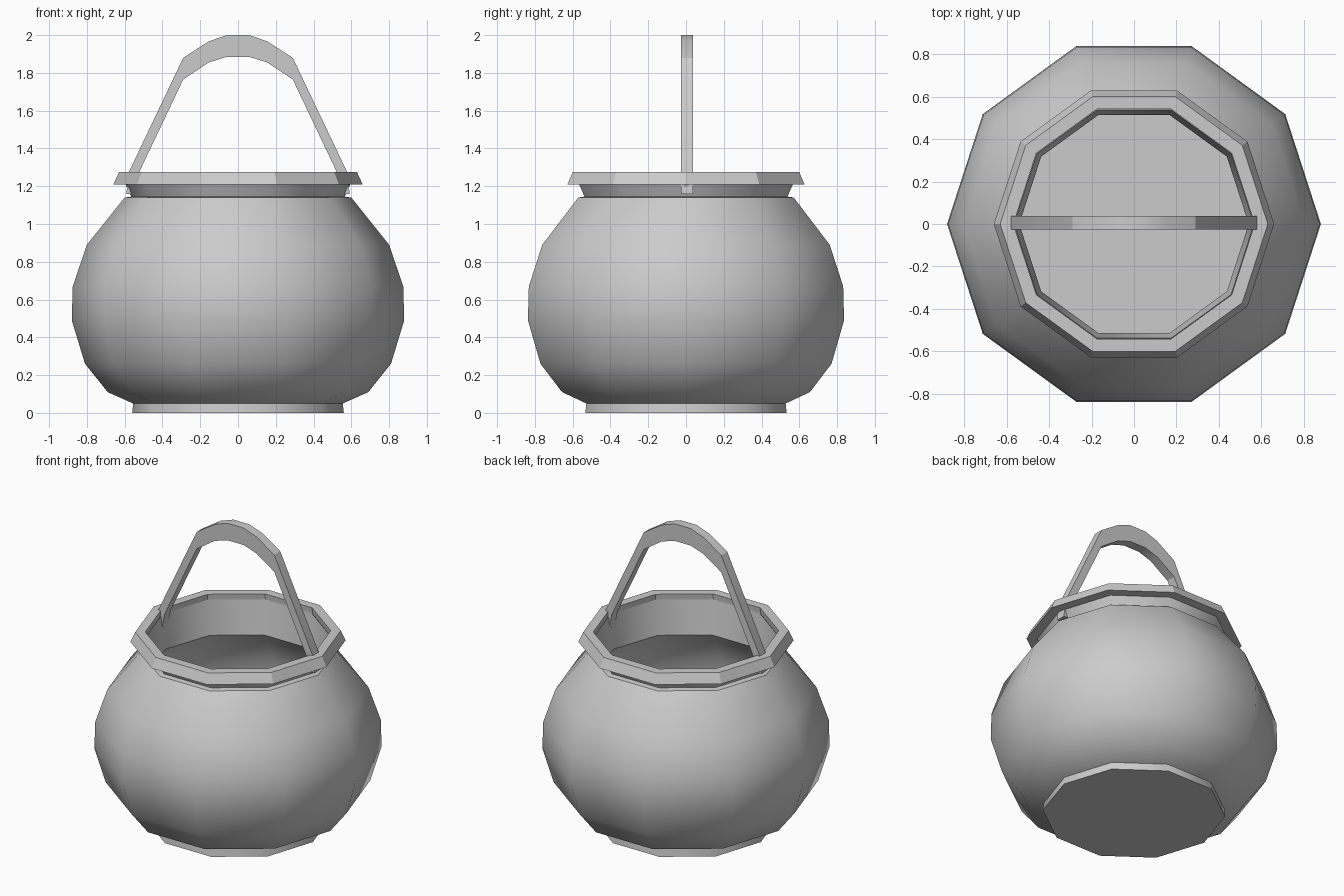
import bpy, bmesh, math

cube = bpy.data.objects.get("Cube")
if cube:
    bpy.data.objects.remove(cube)

SIDES = 10

grey = bpy.data.materials.new("iron_grey")
grey.use_nodes = True
grey.diffuse_color = (0.6, 0.6, 0.6, 1)
grey.node_tree.nodes["Principled BSDF"].inputs["Base Color"].default_value = (0.6, 0.6, 0.6, 1)


def finish(name, bm, angle=None):
    """Turn a bmesh into a named object, optionally smooth by angle."""
    bmesh.ops.recalc_face_normals(bm, faces=bm.faces)
    mesh = bpy.data.meshes.new(name)
    bm.to_mesh(mesh)
    bm.free()
    mesh.materials.append(grey)
    obj = bpy.data.objects.new(name, mesh)
    bpy.context.collection.objects.link(obj)
    if angle:
        bpy.ops.object.select_all(action='DESELECT')
        obj.select_set(True)
        bpy.context.view_layer.objects.active = obj
        bpy.ops.object.shade_smooth_by_angle(angle=math.radians(angle))
    return obj


def lathe(name, profile, closed=False, angle=None):
    """Spin (radius, height) points; open profiles get flat end caps."""
    bm = bmesh.new()
    rings = []
    for r, z in profile:
        rings.append([bm.verts.new((r * math.cos(math.tau * i / SIDES),
                                    r * math.sin(math.tau * i / SIDES), z))
                      for i in range(SIDES)])
    pairs = list(zip(rings, rings[1:]))
    if closed:
        pairs.append((rings[-1], rings[0]))
    else:
        bm.faces.new(rings[0])
        bm.faces.new(rings[-1])
    for a, b in pairs:
        for i in range(SIDES):
            j = (i + 1) % SIDES
            bm.faces.new((a[i], a[j], b[j], b[i]))
    return finish(name, bm, angle)


# Pot body: foot, belly, shoulder and neck outside, then the hollow inside
outside = [(0.56, 0), (0.555, 0.05), (0.69, 0.11), (0.81, 0.26), (0.88, 0.49),
           (0.875, 0.67), (0.8, 0.89), (0.6, 1.14), (0.565, 1.145), (0.595, 1.21)]
inside = [(0.565, 1.24), (0.54, 1.01), (0.74, 0.75), (0.74, 0.45), (0.6, 0.12)]
lathe("pot_body", outside + inside, angle=40)

# Overhanging rim
lathe("pot_rim", [(0.575, 1.21), (0.66, 1.21), (0.63, 1.275), (0.568, 1.275)],
      closed=True)

# Arched carrying handle, mirrored from half of its outline
outer = [(0.06, 2.0), (0.155, 1.967), (0.29, 1.88), (0.585, 1.26), (0.59, 1.16)]
inner = [(0.06, 1.885), (0.155, 1.855), (0.29, 1.765), (0.53, 1.26), (0.55, 1.16)]


def arch(half):
    return [(-x, z) for x, z in reversed(half)] + half


bm = bmesh.new()
front, back = -0.027, 0.037
strip = [[bm.verts.new((x, y, z)) for (x, z), y in
          ((o, front), (o, back), (i, back), (i, front))]
         for o, i in zip(arch(outer), arch(inner))]
for a, b in zip(strip, strip[1:]):
    for k in range(4):
        n = (k + 1) % 4
        bm.faces.new((a[k], a[n], b[n], b[k]))
bm.faces.new(strip[0])
bm.faces.new(strip[-1])
finish("handle", bm, angle=30)
